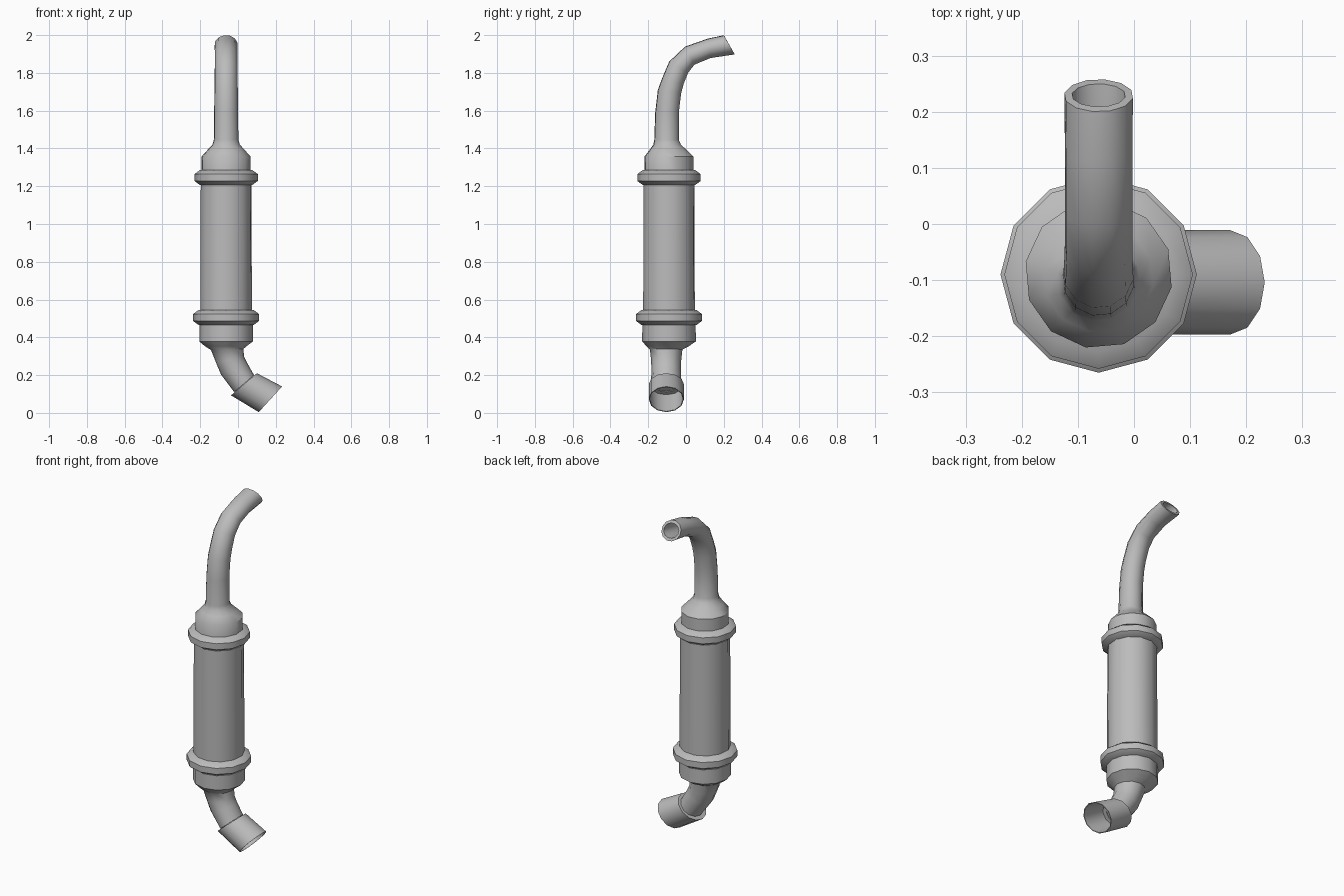
import bpy, bmesh, math

if "Cube" in bpy.data.objects:
    bpy.data.objects.remove(bpy.data.objects["Cube"])

SIDES = 12
CX, CY = -0.063, -0.09      # axis of the canister

metal = bpy.data.materials.new("grey metal")
metal.use_nodes = True
GREY = (0.5, 0.5, 0.5, 1)
metal.diffuse_color = GREY
metal.node_tree.nodes["Principled BSDF"].inputs["Base Color"].default_value = GREY


def loft(name, sections, place, turn=0.0):
    """Skin 12-sided rings. Each section is (u1, z1, u2, z2, side radius, side centre);
    place(u, side, z) maps the bending plane to the model."""
    bm = bmesh.new()
    rings = []
    for u1, z1, u2, z2, r, centre in sections:
        ring = []
        for i in range(SIDES):
            t = 2 * math.pi * i / SIDES + math.radians(turn)
            c, s = math.cos(t) / 2, math.sin(t)
            ring.append(bm.verts.new(place((u1 + u2) / 2 + (u2 - u1) * c,
                                           centre + r * s,
                                           (z1 + z2) / 2 + (z2 - z1) * c)))
        rings.append(ring)
    for a, b in zip(rings, rings[1:]):
        for i in range(SIDES):
            j = (i + 1) % SIDES
            bm.faces.new((a[i], a[j], b[j], b[i]))
    bm.faces.new(rings[0])
    bm.faces.new(rings[-1])
    bmesh.ops.recalc_face_normals(bm, faces=bm.faces)
    mesh = bpy.data.meshes.new(name)
    bm.to_mesh(mesh)
    bm.free()
    mesh.materials.append(metal)
    obj = bpy.data.objects.new(name, mesh)
    bpy.context.collection.objects.link(obj)
    bpy.ops.object.select_all(action='DESELECT')
    obj.select_set(True)
    bpy.context.view_layer.objects.active = obj
    bpy.ops.object.shade_smooth_by_angle(angle=math.radians(40))
    return obj


def in_xz(u, side, z):
    return (u, side, z)


def in_yz(u, side, z):
    return (side, u, z)


def level(z, r, u, centre):
    """Horizontal round section."""
    return (u - r, z, u + r, z, r, centre)


def lathe(name, profile, turn=0.0):
    return loft(name, [level(z, r, CX, CY) for z, r in profile], in_xz, turn)


# Canister and its two clamp bands
lathe("canister", [(0.50, 0.139), (1.25, 0.136)], turn=10)
for name, z, r in (("lower_band", 0.505, 0.175), ("upper_band", 1.246, 0.168)):
    lathe(name, [(z - 0.04, r - 0.03), (z - 0.018, r), (z + 0.018, r), (z + 0.04, r - 0.03)])

# Upper cap flowing into the bent outlet pipe, with a hollow mouth
outlet = [level(z, r, y, CX) for z, r, y in (
    (1.25, 0.132, CY), (1.357, 0.132, CY), (1.394, 0.098, -0.095),
    (1.42, 0.074, -0.10), (1.445, 0.066, -0.103))]
outlet += [(y1, z1, y2, z2, r, CX) for y1, z1, y2, z2, r in (
    (-0.164, 1.59, -0.036, 1.60, 0.064),
    (-0.15, 1.71, -0.025, 1.69, 0.063),
    (-0.128, 1.77, -0.012, 1.74, 0.062),
    (-0.09, 1.86, 0.012, 1.80, 0.061),
    (-0.005, 1.94, 0.045, 1.843, 0.061),
    (0.115, 1.982, 0.13, 1.878, 0.061),
    (0.20, 2.00, 0.258, 1.897, 0.062),
    (0.209, 1.985, 0.25, 1.912, 0.048),
    (0.115, 1.97, 0.127, 1.892, 0.048),
    (0.005, 1.925, 0.04, 1.857, 0.048))]
loft("outlet_pipe", outlet, in_yz, turn=10)

# Lower cap narrowing into the bent inlet pipe
inlet = [level(0.50, 0.141, CX, CY), level(0.378, 0.142, CX, CY)]
inlet += [(x1, z1, x2, z2, r, y) for x1, z1, x2, z2, r, y in (
    (-0.175, 0.353, 0.045, 0.353, 0.112, -0.097),
    (-0.143, 0.333, 0.028, 0.338, 0.086, -0.105),
    (-0.118, 0.270, 0.033, 0.295, 0.08, -0.105),
    (-0.09, 0.203, 0.05, 0.262, 0.078, -0.105),
    (-0.02, 0.11, 0.085, 0.20, 0.08, -0.105))]
loft("inlet_pipe", inlet, in_xz)

# Open cuff on the inlet, with a thin wall and a recessed pipe mouth
cuff = [(x1, z1, x2, z2, r, -0.104) for x1, z1, x2, z2, r in (
    (-0.037, 0.093, 0.10, 0.21, 0.093),
    (0.11, 0.004, 0.233, 0.14, 0.093),
    (0.113, 0.008, 0.23, 0.136, 0.089),
    (-0.028, 0.096, 0.099, 0.204, 0.089),
    (-0.01, 0.111, 0.081, 0.189, 0.066),
    (-0.05, 0.165, 0.045, 0.235, 0.06))]
loft("inlet_cuff", cuff, in_xz)
